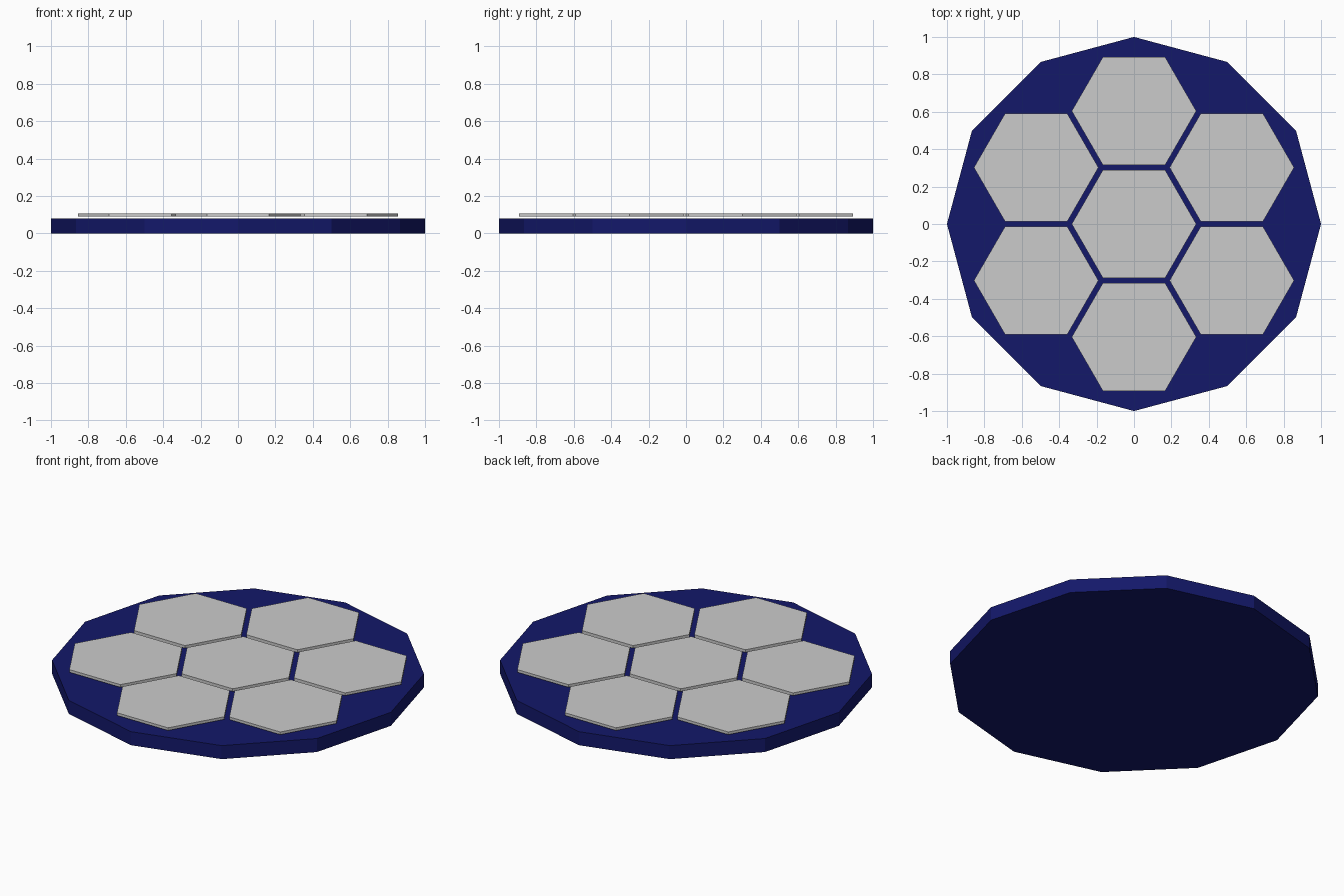
import bpy
from math import cos, sin, pi, radians

if "Cube" in bpy.data.objects:
    bpy.data.objects.remove(bpy.data.objects["Cube"])

navy = bpy.data.materials.new("navy")
navy.diffuse_color = (0.0066, 0.009, 0.144, 1)
navy.use_nodes = True
navy.node_tree.nodes["Principled BSDF"].inputs["Base Color"].default_value = navy.diffuse_color


def prism(name, sides, radius, z0, z1, x=0, y=0):
    """Flat prism with a corner pointing along +x."""
    bpy.ops.mesh.primitive_cylinder_add(
        vertices=sides, radius=radius, depth=z1 - z0,
        location=(x, y, (z0 + z1) / 2), rotation=(0, 0, radians(90)))
    ob = bpy.context.object
    bpy.ops.object.transform_apply(location=False, rotation=True, scale=False)
    ob.rotation_euler.z = 0 if sides % 4 == 0 else radians(30)
    ob.name = name
    return ob


# Twelve-sided base
base = prism("base", 12, 1.0, 0.0, 0.08)
base.data.materials.append(navy)

# Hexagonal tiles hovering just above the base: one centre, six around it
for ob_i in range(7):
    r = 0.604 if ob_i else 0
    a = radians(30 + 60 * ob_i)
    name = f"outer_tile_{ob_i}" if ob_i else "centre_tile"
    tile = prism(name, 6, 0.333, 0.09, 0.106, r * cos(a), r * sin(a))
    tile.rotation_euler.z = 0
